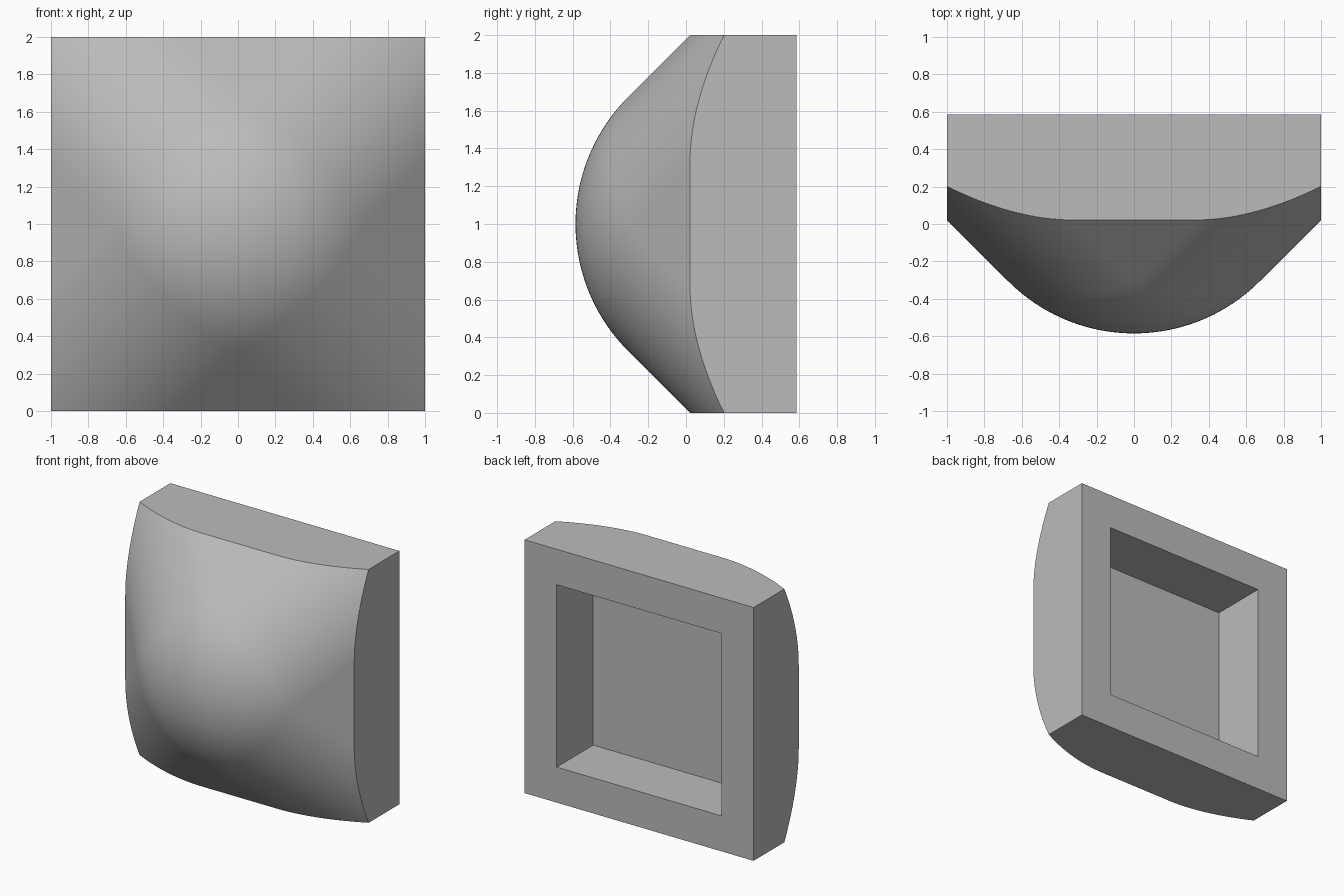
import bpy
import bmesh
from math import sqrt

if "Cube" in bpy.data.objects:
    bpy.data.objects.remove(bpy.data.objects["Cube"], do_unlink=True)

N = 80            # grid cells across the domed front
R = 0.95          # rounding radius of the pyramid
BACK = 0.585      # back plane, and minus the tip of the dome
POCKET = 0.72     # half width of the square pocket
DEPTH = 0.455


def dome(x, z):
    """Depth of a 45 degree pyramid rounded by a ball of radius R."""
    a, b = max(abs(x), abs(z)), min(abs(x), abs(z))
    s, q = a + b, a * a + b * b
    if a - b >= R / sqrt(2):                        # flat slope
        v = a - R * sqrt(2)
    elif q < R * R and s < sqrt(R * R - q):         # round tip
        v = -sqrt(R * R - q)
    else:                                           # rounded hip
        v = (s - sqrt(s * s - 6 * (q - s * s / 3 - R * R))) / 2
    return v + R - BACK


bm = bmesh.new()

# Domed front
ticks = [2 * i / N - 1 for i in range(N + 1)]
grid = [[bm.verts.new((x, dome(x, z), z + 1)) for x in ticks] for z in ticks]
for j in range(N):
    for i in range(N):
        bm.faces.new((grid[j][i], grid[j][i + 1], grid[j + 1][i + 1], grid[j + 1][i]))


def square(half, y):
    corners = ((-1, -1), (1, -1), (1, 1), (-1, 1))
    return [bm.verts.new((sx * half, y, sz * half + 1)) for sx, sz in corners]


def bridge(first, second):
    for k in range(4):
        n = (k + 1) % 4
        bm.faces.new((first[k], first[n], second[n], second[k]))


# Flat sides
outer = square(1, BACK)
borders = [grid[0], [row[-1] for row in grid], grid[-1][::-1], [row[0] for row in grid][::-1]]
for k, border in enumerate(borders):
    bm.faces.new(border + [outer[(k + 1) % 4], outer[k]])

# Back rim and square pocket
rim = square(POCKET, BACK)
floor = square(POCKET, BACK - DEPTH)
bridge(outer, rim)
bridge(rim, floor)
bm.faces.new(floor)

bmesh.ops.recalc_face_normals(bm, faces=bm.faces)
mesh = bpy.data.meshes.new("domed_block")
bm.to_mesh(mesh)
bm.free()

# Plain grey
grey = bpy.data.materials.new("light_grey")
grey.use_nodes = True
colour = (0.5, 0.5, 0.5, 1)
grey.diffuse_color = colour
grey.node_tree.nodes["Principled BSDF"].inputs["Base Color"].default_value = colour
mesh.materials.append(grey)

block = bpy.data.objects.new("domed_block", mesh)
bpy.context.collection.objects.link(block)
bpy.ops.object.select_all(action="DESELECT")
block.select_set(True)
bpy.context.view_layer.objects.active = block
bpy.ops.object.shade_smooth_by_angle(angle=0.5)
